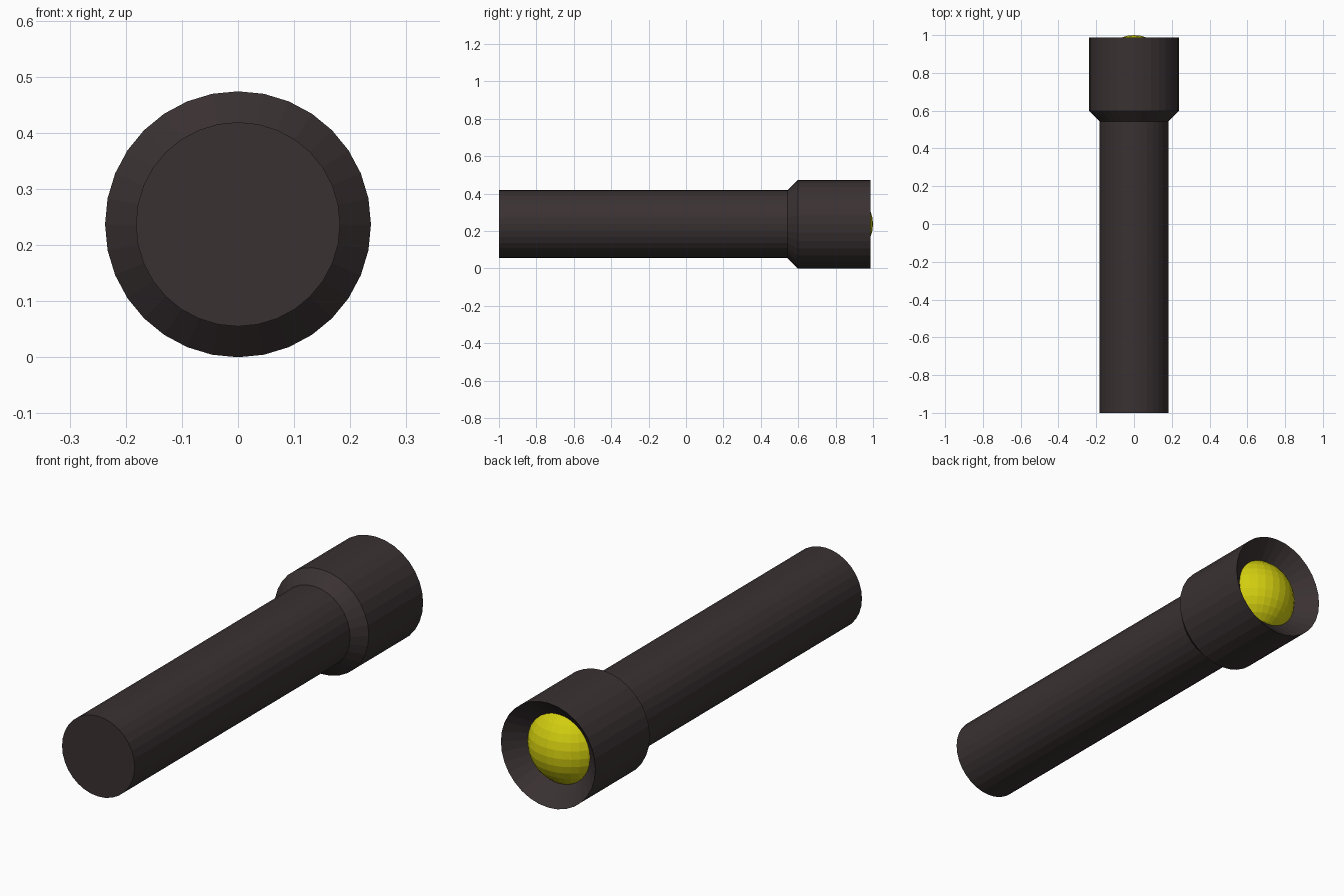
import bpy, bmesh, math
from mathutils import Matrix, Vector

if "Cube" in bpy.data.objects:
    bpy.data.objects.remove(bpy.data.objects["Cube"])

AXIS_Z = 0.237
SIDES = 32


def material(name, rgb):
    m = bpy.data.materials.new(name)
    m.diffuse_color = (*rgb, 1)
    m.use_nodes = True
    m.node_tree.nodes["Principled BSDF"].inputs["Base Color"].default_value = m.diffuse_color
    return m


def add_object(name, bm, mat):
    bmesh.ops.recalc_face_normals(bm, faces=bm.faces)
    me = bpy.data.meshes.new(name)
    bm.to_mesh(me)
    bm.free()
    me.materials.append(mat)
    ob = bpy.data.objects.new(name, me)
    ob.location.z = AXIS_Z
    bpy.context.collection.objects.link(ob)
    return ob


dark = material("dark casing", (0.042, 0.031, 0.032))
yellow = material("yellow bulb", (0.64, 0.61, 0.005))

# Casing: handle, flared collar, head and reflector cone, as (radius, y)
profile = [(0.182, -1.0), (0.182, 0.543), (0.237, 0.598), (0.237, 0.987), (0.137, 0.892)]
bm = bmesh.new()
rings = []
for r, y in profile:
    rings.append([bm.verts.new((r * math.sin(2 * math.pi * i / SIDES), y,
                                r * math.cos(2 * math.pi * i / SIDES)))
                  for i in range(SIDES)])
for a, b in zip(rings, rings[1:]):
    for i in range(SIDES):
        j = (i + 1) % SIDES
        bm.faces.new((a[i], a[j], b[j], b[i]))
bm.faces.new(rings[0])
bm.faces.new(rings[-1])
add_object("flashlight_casing", bm, dark)

# Bulb: sphere set into the reflector
bm = bmesh.new()
bmesh.ops.create_uvsphere(bm, u_segments=32, v_segments=16, radius=0.182,
                          matrix=Matrix.Translation(Vector((0, 0.818, 0))))
add_object("bulb", bm, yellow)
